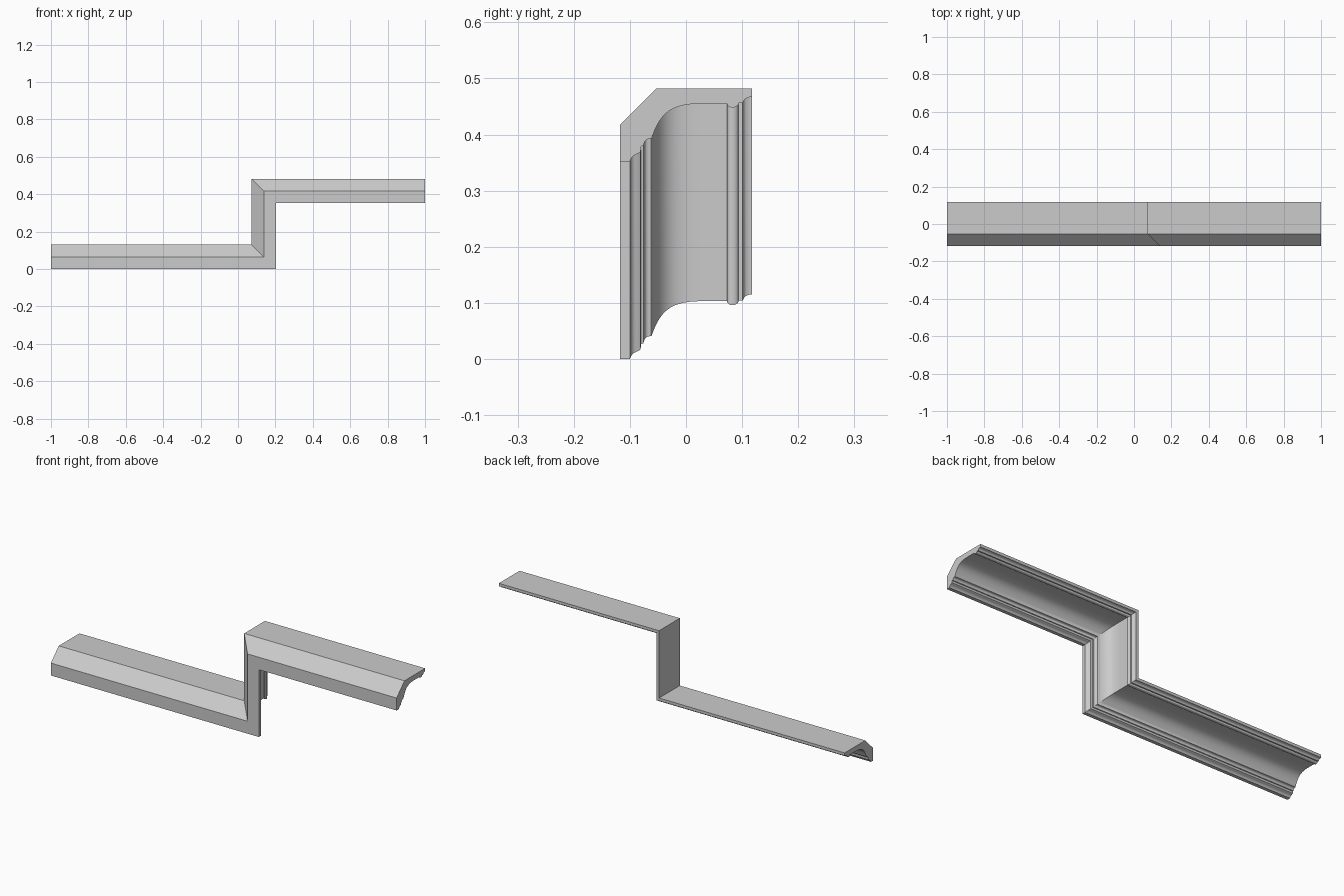
import bpy, bmesh
from math import radians
from mathutils import Vector

if "Cube" in bpy.data.objects:
    bpy.data.objects.remove(bpy.data.objects["Cube"])


def curve(p0, p1, p2, p3, n):
    """Points along a cubic Bezier, first point included."""
    p0, p1, p2, p3 = (Vector(p) for p in (p0, p1, p2, p3))
    return [tuple(p0 * (1 - t)**3 + p1 * 3 * t * (1 - t)**2 + p2 * 3 * t * t * (1 - t) + p3 * t**3)
            for t in (i / n for i in range(n + 1))]


# Cross-section as (y, distance from the lower edge of the path)
profile = [(0.118, 0.115), (0.118, 0.130), (-0.053, 0.130), (-0.118, 0.065), (-0.118, 0.0)]
# front lip and quarter rounds
profile += [(-0.100, 0.0)]
profile += curve((-0.099, 0.002), (-0.096, 0.013), (-0.088, 0.011), (-0.081, 0.017), 6)
profile += [(-0.080, 0.027), (-0.076, 0.028)]
profile += curve((-0.075, 0.031), (-0.073, 0.040), (-0.068, 0.040), (-0.062, 0.041), 6)
# large cove
profile += curve((-0.061, 0.042), (-0.046, 0.084), (-0.030, 0.102), (0.025, 0.103), 18)
# back bead and lip
profile += [(0.073, 0.103)]
profile += curve((0.074, 0.100), (0.077, 0.0945), (0.089, 0.0945), (0.093, 0.101), 8)
profile += [(0.094, 0.104), (0.101, 0.104)]
profile += curve((0.102, 0.106), (0.104, 0.113), (0.109, 0.113), (0.114, 0.115), 5)

# Stepped path: each profile point is offset to the left, giving mitred corners
X, RISE = 0.203, 0.352
stations = [lambda d: (-1, d), lambda d: (X - d, d),
            lambda d: (X - d, RISE + d), lambda d: (1, RISE + d)]

bm = bmesh.new()
rings = []
for place in stations:
    ring = []
    for y, d in profile:
        x, z = place(d)
        ring.append(bm.verts.new((x, y, z)))
    rings.append(ring)

# Skin between stations and close both ends
n = len(profile)
for a, b in zip(rings, rings[1:]):
    for i in range(n):
        j = (i + 1) % n
        bm.faces.new((a[i], a[j], b[j], b[i]))
bm.faces.new(rings[0])
bm.faces.new(rings[-1][::-1])
bmesh.ops.recalc_face_normals(bm, faces=bm.faces)

mesh = bpy.data.meshes.new("stepped_cornice_moulding")
bm.to_mesh(mesh)
bm.free()
moulding = bpy.data.objects.new("stepped_cornice_moulding", mesh)
bpy.context.collection.objects.link(moulding)
bpy.context.view_layer.objects.active = moulding
moulding.select_set(True)
bpy.ops.object.shade_smooth_by_angle(angle=radians(30))
